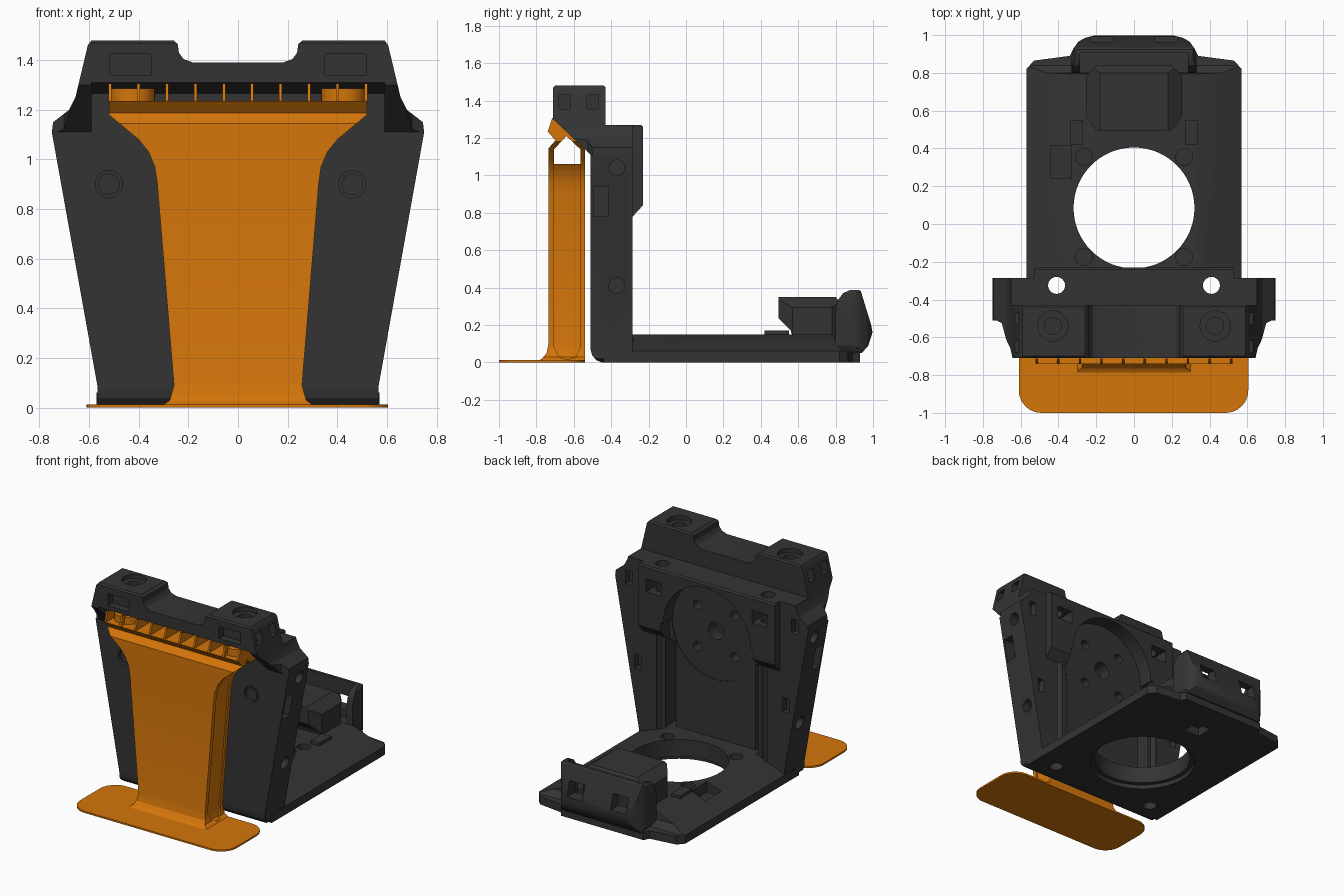
import bpy, bmesh, math

if "Cube" in bpy.data.objects:
    bpy.data.objects.remove(bpy.data.objects["Cube"], do_unlink=True)


def material(name, rgb):
    m = bpy.data.materials.new(name)
    m.use_nodes = True
    m.diffuse_color = (*rgb, 1)
    m.node_tree.nodes["Principled BSDF"].inputs["Base Color"].default_value = (*rgb, 1)
    return m


DARK = material("charcoal plastic", (0.034, 0.034, 0.034))
ORANGE = material("orange plastic", (0.66, 0.18, 0.003))


def prism(name, pts, axis, lo, hi, mat=DARK):
    """Extrude a flat outline along an axis from lo to hi."""
    place = {"x": lambda a, b, t: (t, a, b),
             "y": lambda a, b, t: (a, t, b),
             "z": lambda a, b, t: (a, b, t)}[axis]
    bm = bmesh.new()
    ends = [[bm.verts.new(place(a, b, t)) for a, b in pts] for t in (lo, hi)]
    bm.faces.new(ends[0])
    bm.faces.new(ends[1])
    for i in range(len(pts)):
        j = (i + 1) % len(pts)
        bm.faces.new((ends[0][i], ends[0][j], ends[1][j], ends[1][i]))
    bmesh.ops.recalc_face_normals(bm, faces=bm.faces)
    mesh = bpy.data.meshes.new(name)
    bm.to_mesh(mesh)
    bm.free()
    mesh.materials.append(mat)
    ob = bpy.data.objects.new(name, mesh)
    bpy.context.collection.objects.link(ob)
    return ob


def box(name, x, y, z, mat=DARK):
    return prism(name, [(x[0], y[0]), (x[1], y[0]), (x[1], y[1]), (x[0], y[1])], "z", *z, mat)


def rod(name, a, b, r, axis, lo, hi, mat=DARK, n=32):
    ring = [(a + r * math.cos(i * math.tau / n), b + r * math.sin(i * math.tau / n)) for i in range(n)]
    return prism(name, ring, axis, lo, hi, mat)


def mirrored(half):
    """Close a right-hand outline with its mirror image."""
    return half + [(-a, b) for a, b in reversed(half)]


def span(s, a, b):
    """A range on side s of the centre, in rising order."""
    return tuple(sorted((s * a, s * b)))


def combine(ob, tool, how="DIFFERENCE"):
    mod = ob.modifiers.new("combine", "BOOLEAN")
    mod.operation, mod.object, mod.solver = how, tool, "EXACT"
    bpy.context.view_layer.update()
    done = ob.evaluated_get(bpy.context.evaluated_depsgraph_get())
    mesh = bpy.data.meshes.new_from_object(done)
    ob.modifiers.clear()
    ob.data = mesh
    bpy.data.objects.remove(tool, do_unlink=True)


# Upright: front outline crossed with side profile
upright = prism("upright_frame", mirrored([
    (0.54, 0), (0.57, 0.02), (0.565, 0.08), (0.75, 1.11), (0.745, 1.15), (0.68, 1.2),
    (0.655, 1.25), (0.605, 1.46), (0.59, 1.48), (0.26, 1.48), (0.243, 1.465),
    (0.238, 1.43), (0.22, 1.405), (0.18, 1.39)]), "y", -0.8, -0.2)
combine(upright, prism("side_shape", [
    (-0.45, 0), (-0.285, 0), (-0.285, 1.27), (-0.43, 1.27), (-0.43, 1.47), (-0.44, 1.48),
    (-0.70, 1.48), (-0.71, 1.47), (-0.71, 1.30), (-0.51, 1.11), (-0.51, 0.07),
    (-0.503, 0.04), (-0.48, 0.012)], "x", -1, 1), "INTERSECT")
combine(upright, prism("rear_shoulder", [
    (-0.33, 0.76), (-0.285, 0.78), (-0.23, 0.84), (-0.23, 1.26), (-0.24, 1.27), (-0.33, 1.27)],
    "x", -0.53, 0.53), "UNION")

# Front pocket behind the top of the stand, and slimmer outer shoulders
combine(upright, prism("stand_pocket", [
    (-0.9, 1.05), (-0.51, 1.05), (-0.51, 1.265), (-0.71, 1.31), (-0.9, 1.31)], "x", -0.59, 0.59))
for s in (-1, 1):
    combine(upright, prism("shoulder_trim", [
        (s * 0.8, -0.5), (s * 0.75, -0.5), (s * 0.7, -0.525), (s * 0.65, -0.71),
        (s * 0.65, -0.9), (s * 0.8, -0.9)], "z", 1.11, 1.3))

# Rear recess with side grooves and a round motor seat
combine(upright, box("recess", (-0.36, 0.36), (-0.33, 0), (0.15, 0.9)))
combine(upright, rod("round_seat", 0, 0.9, 0.34, "y", -0.335, 0, n=48))
combine(upright, rod("centre_hole", 0, 0.9, 0.06, "y", -0.42, 0))
for sx in (-1, 1):
    combine(upright, box("groove", span(sx, 0.31, 0.36), (-0.39, -0.2), (0.15, 0.75)))
    for sz in (-1, 1):
        combine(upright, rod("seat_hole", sx * 0.145, 0.9 + sz * 0.145, 0.033, "y", -0.42, -0.2, n=16))

# Holes and windows on both sides of the upright
for s in (-1, 1):
    combine(upright, rod("tall_hole", s * 0.41, -0.325, 0.045, "z", -0.1, 1.4, n=24))
    combine(upright, box("nut_slot", span(s, 0.35, 0.47), (-0.37, -0.1), (1.09, 1.18)))
    combine(upright, rod("top_dish", s * 0.43, -0.54, 0.08, "z", 1.45, 1.6))
    combine(upright, rod("top_hole", s * 0.43, -0.54, 0.045, "z", 1.40, 1.6))
    combine(upright, box("front_window", span(s, 0.35, 0.515), (-0.8, -0.66), (1.34, 1.425)))
    for y in (-0.65, -0.5):
        combine(upright, box("head_window", span(s, 0.57, 0.8), (y - 0.03, y + 0.03), (1.355, 1.43)))
    combine(upright, box("side_window", span(s, 0.63, 0.9), (-0.495, -0.415), (0.78, 0.94)))
    for z, x in ((1.04, 0.68), (0.41, 0.57)):
        combine(upright, rod("side_hole", -0.37, z, 0.042, "x", *span(s, x, 0.9), n=24))
    for z, x in ((1.07, 0.62), (0.5, 0.55)):
        combine(upright, box("rear_window", span(s, x, x + 0.05), (-0.33, 0), (z, z + 0.1)))
    x = 0.46 if s > 0 else -0.52
    combine(upright, rod("front_socket", x, 0.9, 0.055, "y", -0.6, -0.485))
    rod("socket_plug", x, 0.9, 0.043, "y", -0.488, -0.505)

# Base: sloped cross-section trimmed to its plan and thinned at the rear
base = prism("base_plate", mirrored([(0.57, 0), (0.57, 0.06), (0.34, 0.15)]), "y", -0.47, 1)
combine(base, prism("base_plan", mirrored([
    (0.57, -0.44), (0.57, 0.82), (0.53, 0.865), (0.34, 0.89), (0.32, 0.93)]), "z", -1, 1), "INTERSECT")
combine(base, prism("rear_trim", [(0.79, 0.2), (0.80, 0.1), (0.84, 0.06), (1, 0.05), (1, 0.2)], "x", -1, 1))
combine(base, rod("lens_opening", 0, 0.085, 0.32, "z", -0.1, 0.5, n=64))
combine(base, rod("lens_step", 0, 0.085, 0.35, "z", -0.1, 0.03, n=64))
for s in (-1, 1):
    combine(base, rod("tall_hole", s * 0.41, -0.325, 0.045, "z", -0.1, 0.5, n=24))
    for y in (0.355, -0.175):
        combine(base, rod("corner_hole", s * 0.265, y, 0.045, "z", 0.1, 0.3, n=24))
combine(base, box("cable_notch", (-0.44, -0.33), (0.24, 0.415), (0.075, 0.3)))
combine(base, box("latch_opening", (-0.06, 0.06), (0.6, 0.72), (-0.1, 0.06)))
for s in (-1, 1):
    box("base_rib", span(s, 0.27, 0.34), (0.42, 0.55), (0.1, 0.17))

# Rear clamp block on a sloped neck
hexagon = mirrored([(0.2, 0.495), (0.255, 0.57), (0.255, 0.78), (0.2, 0.84)])
clamp = prism("clamp_block", hexagon, "z", 0.1, 0.35)
combine(clamp, prism("clamp_profile", [
    (0.58, 0.1), (0.56, 0.17), (0.495, 0.235), (0.495, 0.35), (0.8, 0.35),
    (0.84, 0.3), (0.84, 0.1)], "x", -0.4, 0.4), "INTERSECT")
combine(clamp, prism("clamp_front", mirrored([
    (0.3, 0.1), (0.26, 0.29), (0.18, 0.35)]), "y", 0.4, 0.9), "INTERSECT")

# Curved rear lip with rounded corners and two windows
lip = prism("rear_lip", [
    (0.80, 0.05), (0.94, 0.05), (0.975, 0.09), (0.997, 0.16), (0.99, 0.20), (0.935, 0.38),
    (0.925, 0.388), (0.88, 0.388), (0.84, 0.37), (0.81, 0.33), (0.80, 0.28)], "x", -0.4, 0.4)
combine(lip, prism("lip_plan", mirrored([
    (0.33, 0.79), (0.33, 0.89), (0.32, 0.93), (0.295, 0.965), (0.26, 0.985), (0.2, 1.0)]),
    "z", -1, 1), "INTERSECT")
combine(lip, prism("lip_front", mirrored([
    (0.3, 0.04), (0.33, 0.09), (0.33, 0.345), (0.325, 0.37), (0.31, 0.39)]),
    "y", 0.7, 1.1), "INTERSECT")
combine(lip, box("lip_pocket", (-0.285, 0.285), (0.7, 0.905), (0.13, 0.5)))
for s in (-1, 1):
    combine(lip, box("lip_window", span(s, 0.11, 0.23), (0.85, 1.1), (0.18, 0.285)))


# Orange stand: sheets crossed with waisted front outline
def waist(inset):
    return mirrored([(a - inset, b) for a, b in (
        (0.31, 0.005), (0.275, 0.03), (0.258, 0.09), (0.325, 0.9), (0.335, 0.97), (0.36, 1.03),
        (0.4, 1.08), (0.52, 1.18), (0.52, 1.32))])


stand = prism("stand_sheets", waist(0), "y", -0.9, -0.5, ORANGE)
combine(stand, prism("stand_profile", [
    (-0.54, 0), (-0.81, 0), (-0.77, 0.02), (-0.745, 0.05), (-0.735, 0.1), (-0.735, 1.145),
    (-0.698, 1.187), (-0.74, 1.235), (-0.56, 1.235), (-0.54, 1.145)],
    "x", -1, 1, ORANGE), "INTERSECT")
combine(stand, prism("stand_slot", [
    (-0.705, 0.08), (-0.68, 0.03), (-0.635, 0.015), (-0.59, 0.03), (-0.565, 0.08),
    (-0.565, 1.14), (-0.64, 1.21), (-0.705, 1.14)], "x", -1, 1, ORANGE))
core = prism("stand_core", waist(0.01), "y", -0.71, -0.56, ORANGE)
combine(core, box("core_trim", (-1, 1), (-1, 0), (0.01, 1.06), ORANGE), "INTERSECT")

# Ribs and pads on top of the stand
for i in range(10):
    x = -0.515 + i * 1.03 / 9
    prism("stand_rib", [(-0.74, 1.233), (-0.715, 1.307), (-0.56, 1.25), (-0.56, 1.23)],
          "x", x - 0.006, x + 0.006, ORANGE)
for s in (-1, 1):
    rod("stand_pad", s * 0.425, -0.61, 0.09, "z", 1.22, 1.285, ORANGE)

# Rounded foot plate
corners = []
R = 0.12
for cx, cy, start in ((0.605, -0.54, 0), (-0.61, -0.54, 90), (-0.61, -1, 180), (0.605, -1, 270)):
    for k in range(9):
        a = math.radians(start + k * 90 / 8)
        corners.append((cx - math.copysign(R, cx) + R * math.cos(a),
                        cy + (R if cy == -1 else -R) + R * math.sin(a)))
prism("foot_plate", corners, "z", 0, 0.012, ORANGE)

# Smooth the round walls, keep the edges sharp
bpy.ops.object.select_all(action="DESELECT")
for ob in bpy.context.collection.objects:
    if ob.type == "MESH":
        ob.select_set(True)
        bpy.context.view_layer.objects.active = ob
bpy.ops.object.shade_smooth_by_angle(angle=math.radians(25))
